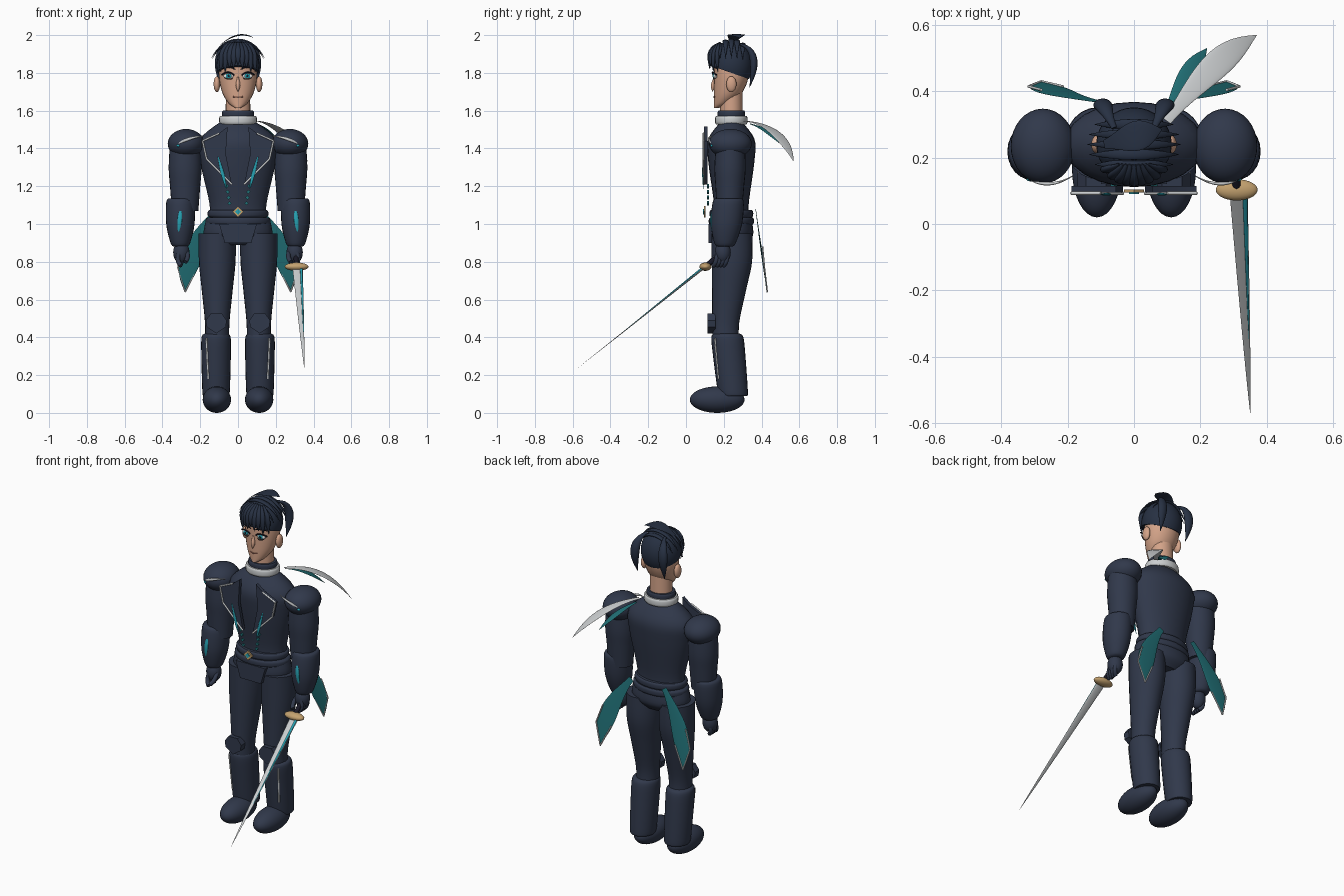
import bpy, bmesh, math
from mathutils import Vector, Matrix

if "Cube" in bpy.data.objects:
    bpy.data.objects.remove(bpy.data.objects["Cube"])


def material(name, *rgb):
    m = bpy.data.materials.new(name)
    m.use_nodes = True
    m.diffuse_color = (*rgb, 1)
    shader = next(node for node in m.node_tree.nodes if node.type == 'BSDF_PRINCIPLED')
    shader.inputs["Base Color"].default_value = (*rgb, 1)
    return m


navy = material("navy_cloth", .03, .04, .07)
hair = material("blue_black_hair", .02, .03, .055)
teal = material("dark_teal", .015, .16, .18)
cyan = material("bright_teal", .02, .36, .45)
skin = material("skin", .66, .37, .25)
silver = material("silver", .6, .62, .63)
brass = material("brass", .55, .36, .16)
white = material("eye_white", .8, .8, .8)
black = material("lash_black", .01, .01, .02)
lip = material("lip", .35, .14, .1)

# Shared directions, body centre line and width profiles along a sweep
across, forward, upward = Vector((1, 0, 0)), Vector((0, 1, 0)), Vector((0, 0, 1))
middle = .24


def even(t):
    return 1


def leaf(t):
    return math.sin(math.pi * (.1 + .9 * t ** 1.4))


def point(t):
    return (1 - t) ** .8


def finish(name, bm, mat):
    bmesh.ops.recalc_face_normals(bm, faces=bm.faces)
    mesh = bpy.data.meshes.new(name)
    bm.to_mesh(mesh)
    bm.free()
    mesh.materials.append(mat)
    for polygon in mesh.polygons:
        polygon.use_smooth = True
    mesh.set_sharp_from_angle(angle=math.radians(40))
    ob = bpy.data.objects.new(name, mesh)
    bpy.context.scene.collection.objects.link(ob)
    return ob


def pair(ob):
    """Mirror a left part to the right."""
    ob.modifiers.new("mirror", 'MIRROR').use_mirror_merge = False


def ellipsoid(name, mat, centre, radii, cut=None):
    bm = bmesh.new()
    bmesh.ops.create_uvsphere(bm, u_segments=32, v_segments=18, radius=1)
    bm.transform(Matrix.Translation(centre) @ Matrix.Diagonal((*radii, 1)))
    if cut:
        geom = bm.verts[:] + bm.edges[:] + bm.faces[:]
        result = bmesh.ops.bisect_plane(bm, geom=geom, plane_co=cut[0], plane_no=cut[1], clear_inner=True)
        rim = [e for e in result["geom_cut"] if isinstance(e, bmesh.types.BMEdge)]
        bmesh.ops.edgeloop_fill(bm, edges=rim)
    return finish(name, bm, mat)


def skin_rings(name, mat, rings):
    """Join rings of (centre, first half axis, second half axis)."""
    bm, loops, sides = bmesh.new(), [], 24
    turns = [math.tau * k / sides for k in range(sides)]
    for centre, u, v in rings:
        loops.append([bm.verts.new(centre + u * math.cos(a) + v * math.sin(a)) for a in turns])
    for low, high in zip(loops, loops[1:]):
        for k in range(sides):
            bm.faces.new((low[k - 1], low[k], high[k], high[k - 1]))
    bm.faces.new(loops[0])
    bm.faces.new(loops[-1])
    return finish(name, bm, mat)


def loft(name, mat, rows, x=0, y=(middle, middle), flat=1, lean=0, steps=5):
    """Stack smooth ellipses from rows of (height, radius); y runs from low to high."""
    rings, last = [], len(rows) - 1
    base, height = rows[0][0], rows[-1][0] - rows[0][0]
    for k in range(last * steps + 1):
        i = min(k // steps, last - 1)
        t = k / steps - i
        around = (rows[max(i - 1, 0)], rows[i], rows[i + 1], rows[min(i + 2, last)])
        z, r = (b + t / 2 * (c - a + t * (2 * a - 5 * b + 4 * c - d + t * (3 * (b - c) + d - a)))
                for a, b, c, d in zip(*around))
        depth = y[0] + (y[1] - y[0]) * (z - base) / height + lean * flat * r
        rings.append((Vector((x, depth, z)), across * r, forward * r * flat))
    return skin_rings(name, mat, rings)


def band(name, mat, z, radius, half, **options):
    rows = [(z - half, radius * .94), (z - half / 2, radius), (z + half / 2, radius), (z + half, radius * .94)]
    return loft(name, mat, rows, **options)


def bezier(points, t):
    points = [Vector(p) for p in points]
    while len(points) > 1:
        points = [a.lerp(b, t) for a, b in zip(points, points[1:])]
    return points[0]


def sweep(name, mat, points, width, depth, shape=even, side=across, steps=14):
    """Run an ellipse along a Bezier path, its width following the shape."""
    rings = []
    for k in range(steps + 1):
        t = k / steps
        along = (bezier(points, min(t + .01, 1)) - bezier(points, max(t - .01, 0))).normalized()
        u = (side - along * side.dot(along)).normalized()
        size = max(shape(t), .02)
        rings.append((bezier(points, t), u * width * size, along.cross(u) * depth * size))
    return skin_rings(name, mat, rings)


def trim(name, mat, points, radius=.005):
    """Thin straight piping, mirrored."""
    for ends in zip(points, points[1:]):
        pair(sweep(name, mat, ends, radius, radius, side=Vector((1, .2, .1)), steps=1))


def plate(name, mat, outline, y, depth=.009):
    """Thin upright panel from (x, z) corners."""
    bm = bmesh.new()
    face = bm.faces.new([bm.verts.new((x, y, z)) for x, z in outline])
    result = bmesh.ops.extrude_face_region(bm, geom=[face])
    moved = [v for v in result["geom"] if isinstance(v, bmesh.types.BMVert)]
    bmesh.ops.translate(bm, verts=moved, vec=forward * depth)
    return finish(name, bm, mat)


def diamond(name, mat, y, x, z, half):
    plate(name, mat, [(x - half, z), (x, z + half), (x + half, z), (x, z - half)], y)


# Torso, belt and hips
loft("torso", navy, [(1, .16), (1.1, .15), (1.33, .2), (1.45, .2), (1.55, .08)], flat=.61)
loft("hips", navy, [(.89, .12), (.94, .18), (1.02, .17)], flat=.64)
band("upper_belt", navy, 1.055, .16, .02, flat=.72)
band("lower_belt", navy, 1.015, .17, .02, flat=.7)
plate("front_flap", navy, [(-.1, 1), (.1, 1), (.07, .9), (-.07, .9)], .12, .06)
diamond("buckle", brass, .095, 0, 1.065, .03)
diamond("buckle_gem", cyan, .09, 0, 1.065, .015)

# Collar, neck and head
band("collar_band", silver, 1.55, .1, .022, flat=.86)
band("collar", navy, 1.58, .085, .02, flat=.86)
loft("neck", skin, [(1.55, .066), (1.7, .064)], flat=.92)
loft("head", skin, [(1.615, .015), (1.64, .05), (1.7, .085), (1.8, .102), (1.9, .08)],
     y=(.148, .148), flat=.9, lean=1)

# Face
sweep("nose", skin, [(0, .15, 1.78), (0, .145, 1.74), (0, .14, 1.7)], .012, .012, leaf)
sweep("mouth", lip, [(-.026, .153, 1.674), (0, .14, 1.67), (.026, .153, 1.674)], .003, .003)
pair(ellipsoid("ears", skin, (.112, middle, 1.74), (.017, .027, .042)))
pair(ellipsoid("eyes", white, (.05, .154, 1.783), (.027, .01, .014)))
pair(ellipsoid("irises", cyan, (.05, .147, 1.784), (.015, .006, .014)))
pair(ellipsoid("pupils", black, (.05, .143, 1.784), (.006, .004, .007)))
pair(sweep("upper_lashes", black, [(.02, .145, 1.787), (.05, .13, 1.817), (.086, .16, 1.79)], .004, .004, side=forward))
pair(sweep("lower_lashes", black, [(.03, .148, 1.77), (.05, .14, 1.76), (.07, .153, 1.773)], .002, .002, side=forward))
pair(sweep("eyebrows", black, [(.015, .146, 1.818), (.05, .135, 1.845), (.086, .166, 1.82)], .006, .006, leaf, forward))

# Hair: cap, crown bands, fringe, tufts and top lock
crown, spread = Vector((0, middle, 1.84)), Vector((.114, .112, .132))
ellipsoid("hair_cap", hair, crown, spread, ((0, middle, 1.8), (0, .35, 1)))
for step in range(-2, 3):
    offset = step * .27
    r = math.sqrt(1 - offset ** 2) * 1.02
    angles = [math.radians(a) for a in range(-70, 71, 20)]
    arc = [crown + Vector((spread.x * r * 1.3 * math.sin(a), spread.y * offset, spread.z * r * (1.3 * math.cos(a) - .18)))
           for a in angles]
    sweep("crown_band", hair, arc, .016, .008, lambda t: math.sin(math.pi * t), forward)
for step in range(-4, 5):
    x = step * spread.x / 5
    front = crown.y - spread.y * math.sqrt(1 - (x / spread.x) ** 2)
    tip = 1.84 - abs(x) * .4 - step % 2 * .012
    sweep("fringe_lock", hair, [(x / 2, .18, 1.96), (x, front - .015, 1.93), (x, front - .005, tip)],
          .017, .012, leaf)
pair(sweep("side_tufts", hair, [(.06, .29, 1.95), (.11, .4, 1.92), (.09, .335, 1.72)], .028, .02, leaf))
sweep("top_lock", hair, [(-.09, middle, 1.95), (0, .265, 2.03), (.085, .285, 1.985)], .045, .004, leaf, forward)

# Arms
pair(ellipsoid("pauldrons", navy, (.275, .235, 1.425), (.097, .113, .078)))
sleeve = [(1.07, .07), (1.2, .08), (1.3, .087), (1.43, .08)]
pair(loft("upper_arms", navy, sleeve, x=.28, y=(.23, .235), flat=.95))
cuff = [(.88, .035), (.9, .052), (1, .075), (1.12, .074), (1.135, .05)]
pair(loft("forearms", navy, cuff, x=.305, y=(.205, .225), flat=1.1))
pair(ellipsoid("hands", navy, (.3, .195, .85), (.043, .042, .06)))
for finger in range(4):
    y = .165 + finger * .018
    pair(sweep("fingers", navy, [(.31, y, .85), (.33, y, .8), (.3, y - .02, .78)], .012, .012, side=forward))
pair(sweep("thumbs", navy, [(.27, .18, .85), (.26, .15, .82), (.28, .13, .8)], .012, .012))
pair(sweep("cuff_streaks", cyan, [(.315, .15, .93), (.31, .12, 1.01), (.302, .146, 1.1)], .012, .006, leaf))
trim("cuff_trim", silver, [(.298, .147, .94), (.293, .138, 1.01), (.293, .143, 1.09)], .003)
pair(sweep("pauldron_trim", silver, [(.185, .145, 1.465), (.26, .1, 1.46), (.325, .14, 1.42)], .008, .005, leaf, upward))
pair(ellipsoid("pauldron_gems", cyan, (.315, .137, 1.415), (.01, .008, .007)))

# Legs and boots
trouser = [(.38, .064), (.48, .065), (.65, .082), (.8, .097), (.95, .098)]
pair(loft("thighs", navy, trouser, x=.11, y=(.14, .135), flat=1.1, lean=1))
shaft = [(.09, .068), (.12, .073), (.3, .078), (.4, .077), (.42, .06)]
pair(loft("boot_shafts", navy, shaft, x=.116, y=(.25, .217), flat=1.1))
pair(ellipsoid("feet", navy, (.112, .165, .07), (.075, .145, .07)))
knee = [(.06, .49), (.085, .525), (.145, .525), (.17, .49), (.165, .455), (.115, .42), (.065, .455)]
pair(plate("knee_guards", navy, knee, .115, .04))
trim("boot_trim", silver, [(.167, .153, .395), (.157, .172, .18)])

# Lapels with piping and streaks
lapel = [(.1, 1.48), (.188, 1.44), (.167, 1.345), (.033, 1.21), (.065, 1.37), (.055, 1.515)]
pair(plate("lapels", navy, lapel, .095, .02))
trim("lapel_trim", silver, [(x, .093, z) for x, z in lapel[:4]])
pair(sweep("chest_streaks", cyan, [(.105, .09, 1.355), (.085, .088, 1.28), (.06, .092, 1.18)], .009, .004, leaf))
for dash in range(4):
    diamond("left_waist_dash", teal, .112, .06 - dash * .005, 1.2 - dash * .03, .011)
    diamond("right_waist_dash", teal, .112, dash * .005 - .06, 1.2 - dash * .03, .011)

# Coat tails with piped tips
tip = (.28, .43, .64)
pair(sweep("coat_tails", teal, [(.11, .37, 1.07), (.28, .4, .85), tip], .056, .004, leaf))
trim("tail_trim", silver, [(.28, .405, .88), (.318, .415, .77), tip, (.215, .415, .77)], .004)

# Shoulder feathers
slant = Vector((.7, -.7, 0))
sweep("shoulder_cape", silver, [(.1, .31, 1.545), (.24, .5, 1.53), (.37, .57, 1.33)], .042, .005, leaf, slant)
sweep("under_cape", teal, [(.1, .34, 1.53), (.16, .45, 1.5), (.22, .53, 1.4)], .03, .004, leaf, slant)

# Sword held in the left hand
sweep("sword_grip", black, [(.305, .22, .865), (.31, .1, .775)], .013, .013)
ellipsoid("sword_guard", brass, (.31, .103, .774), (.063, .032, .022))
sweep("sword_blade", silver, [(.316, .09, .763), (.351, -.57, .24)], .027, .005, point)
sweep("blade_glow", cyan, [(.335, .09, .77), (.348, -.4, .375)], .007, .005, point)
